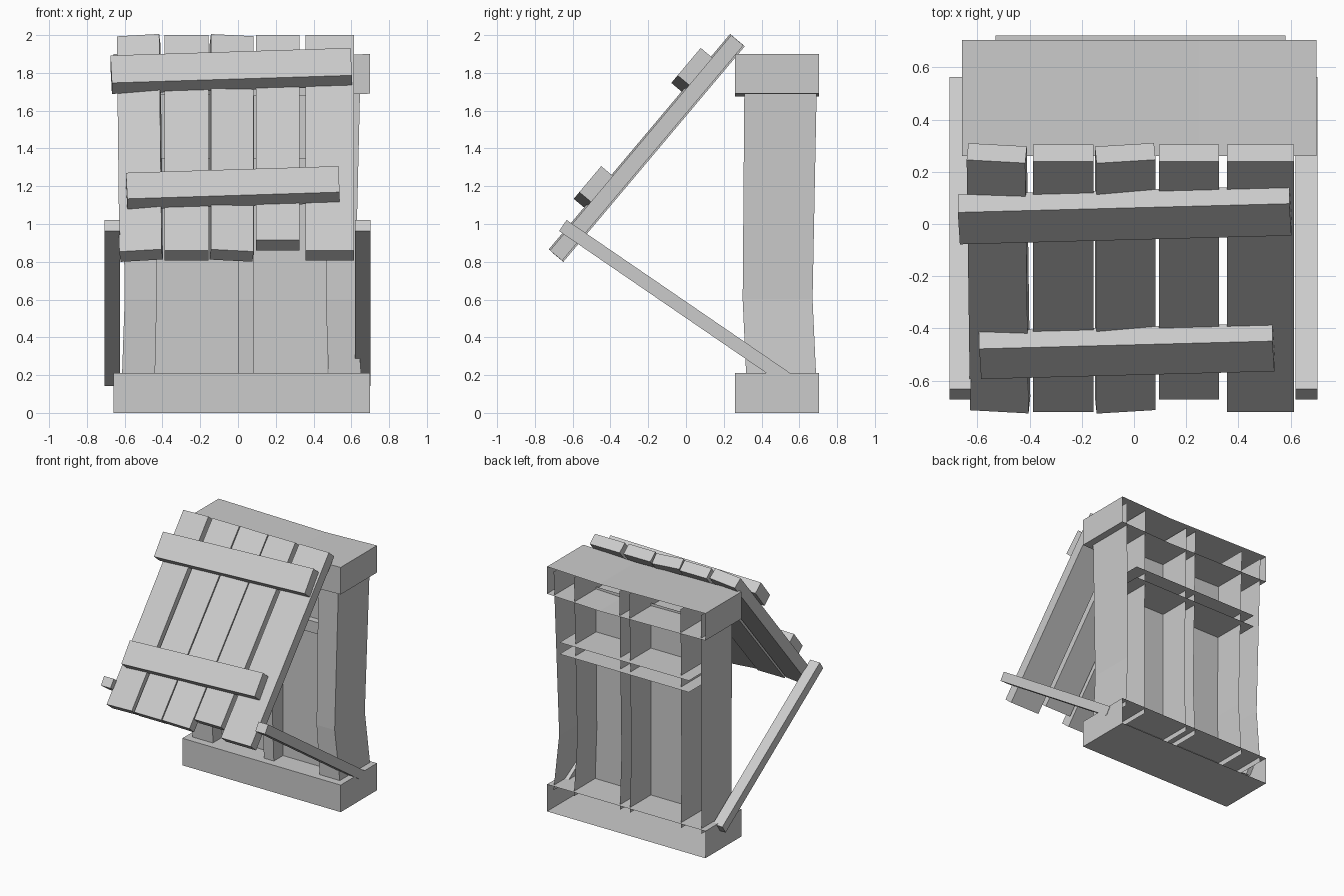
import bpy, bmesh, math
from mathutils import Matrix, Vector

cube = bpy.data.objects.get("Cube")
if cube:
    bpy.data.objects.remove(cube)

grey = bpy.data.materials.new("plain_grey")
grey.use_nodes = True
grey.diffuse_color = (0.6, 0.6, 0.6, 1)
grey.node_tree.nodes["Principled BSDF"].inputs["Base Color"].default_value = (0.6, 0.6, 0.6, 1)


def finish(name, bm):
    bmesh.ops.recalc_face_normals(bm, faces=bm.faces)
    mesh = bpy.data.meshes.new(name)
    bm.to_mesh(mesh)
    bm.free()
    mesh.materials.append(grey)
    obj = bpy.data.objects.new(name, mesh)
    bpy.context.collection.objects.link(obj)
    return obj


def box(name, size, matrix):
    bm = bmesh.new()
    bmesh.ops.create_cube(bm, size=1)
    bmesh.ops.transform(bm, matrix=matrix @ Matrix.Diagonal((*size, 1)), verts=bm.verts)
    return finish(name, bm)


def shell(name, rings, caps=False):
    """Skin a row of open cross-sections, leaving the back open."""
    bm = bmesh.new()
    rows = [[bm.verts.new(p) for p in ring] for ring in rings]
    for a, b in zip(rows, rows[1:]):
        for i in range(len(a) - 1):
            bm.faces.new((a[i], a[i + 1], b[i + 1], b[i]))
    if caps:
        bm.faces.new(rows[0])
        bm.faces.new(rows[-1])
    return finish(name, bm)


def beam(name, stations, front, back, height, caps):
    """Open-backed horizontal beam; stations are (x, bottom z)."""
    shell(name, [[(x, back, z + height), (x, front, z + height),
                  (x, front, z), (x, back, z)] for x, z in stations], caps)


# Frame beams
beam("sill", [(-0.66, 0), (0.70, 0)], 0.26, 0.705, 0.21, True)
beam("lintel", [(-0.66, 1.69), (0.25, 1.675), (0.70, 1.69)], 0.26, 0.705, 0.21, True)
beam("middle_rail", [(-0.53, 1.26), (0.58, 1.26)], 0.38, 0.722, 0.09, False)

# Slightly bowed posts: outer and inner x at the bottom, waist and top
heights = [0.17, 0.6, 1.87]
fronts = [0.32, 0.30, 0.31]
backs = [0.69, 0.67, 0.695]
posts = {
    "right_post": [(-0.615, -0.44), (-0.60, -0.43), (-0.615, -0.44)],
    "centre_post": [(0, 0.085)] * 3,
    "left_post": [(0.48, 0.655), (0.465, 0.62), (0.475, 0.65)],
}
for name, spans in posts.items():
    shell(name, [[(a, back, z), (a, front, z), (b, front, z), (b, back, z)]
                 for (a, b), z, front, back in zip(spans, heights, fronts, backs)])

# Recessed panels between the posts
for name, a, b in (("right_panel", -0.44, 0), ("left_panel", 0.085, 0.475)):
    shell(name, [[(a, 0.43, z), (b, 0.43, z)] for z in (0.2, 1.7)])

# Shutter plane: local x across, local y up the slope, local z outward
up = Vector((0, 0.644, 0.765)).normalized()
across = Vector((1, 0, 0))
plane = Matrix((across, up, across.cross(up))).transposed().to_4x4()
plane.translation = (0, -0.72, 0.86)

# Planks: left x, right x, lower end, roll in degrees
planks = [(-0.632, -0.407, 0, -4.5), (-0.388, -0.156, 0, 0), (-0.147, 0.08, 0, 4.5),
          (0.095, 0.325, 0.072, 0), (0.357, 0.614, 0, 0)]
for i, (a, b, low, roll) in enumerate(planks, 1):
    place = Matrix.Translation(((a + b) / 2, (low + 1.49) / 2, -0.042))
    turn = Matrix.Rotation(math.radians(roll), 4, "Y")
    if i == 1:
        turn = Matrix.Rotation(math.radians(0.5), 4, "Z") @ turn
    box(f"shutter_plank_{i}", (b - a, 1.49 - low, 0.084), plane @ place @ turn)

# Crooked battens across the planks
for name, a, b, along, width in (("upper_batten", -0.672, 0.60, 1.213, 0.19),
                                 ("lower_batten", -0.59, 0.535, 0.403, 0.18)):
    place = Matrix.Translation(((a + b) / 2, along, 0.035))
    box(name, (b - a, width, 0.09), plane @ place @ Matrix.Rotation(0.041, 4, "Z"))

# Struts holding the shutter open
start, length = Vector((0, -0.652, 0.992)), 1.45
direction = Vector((0, 0.825, -0.565)).normalized()
tilt = Matrix.Rotation(math.atan2(direction.z, direction.y), 4, "X")
for name, x in (("right_strut", -0.666), ("left_strut", 0.661)):
    centre = start + direction * length / 2 + Vector((x, 0, 0))
    box(name, (0.083, length, 0.071), Matrix.Translation(centre) @ tilt)
